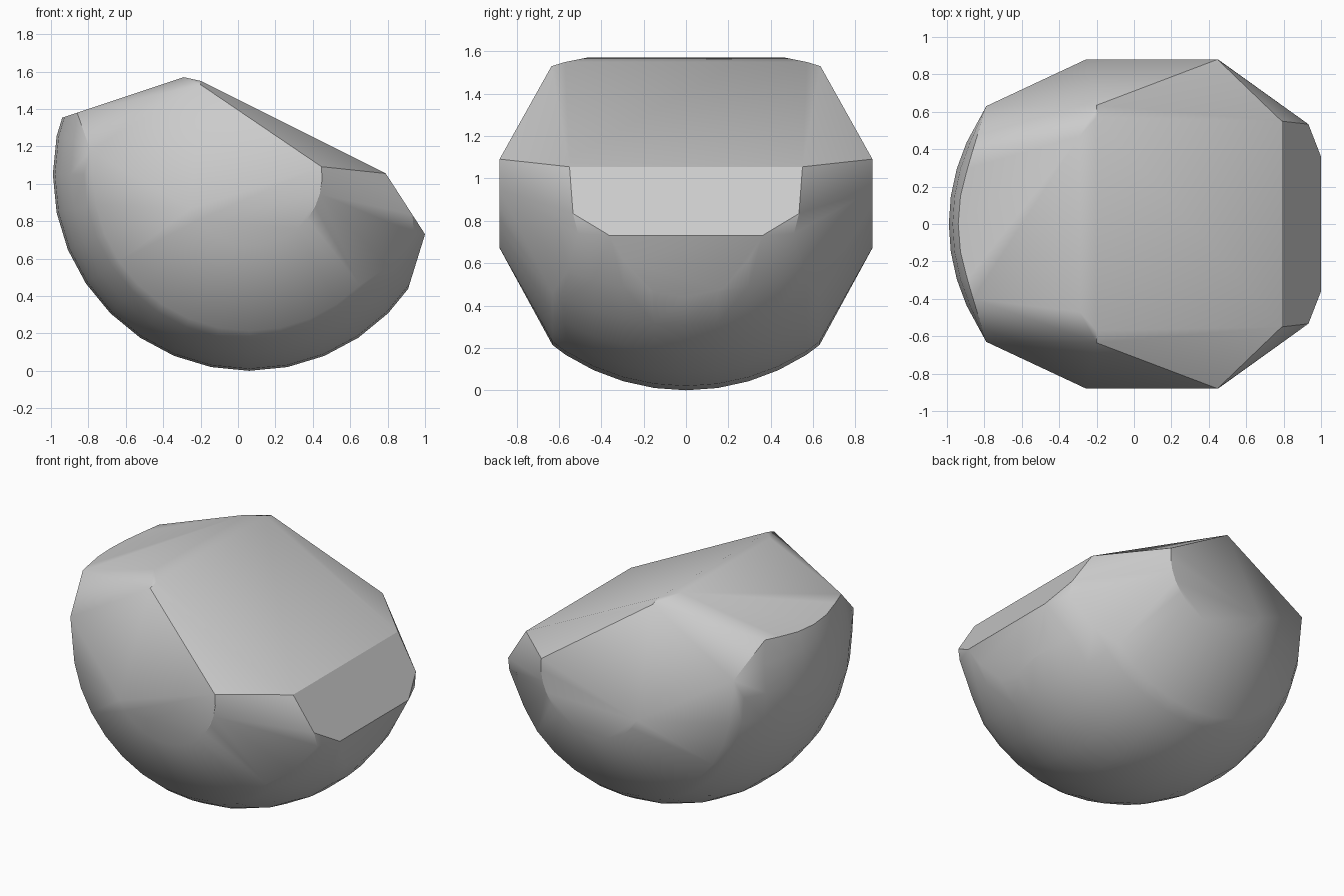
import bpy
import bmesh
import math
from mathutils import Vector, Matrix

old = bpy.data.objects.get("Cube")
if old:
    bpy.data.objects.remove(old)

CENTRE = Vector((0.06, 0, 1.05))
RADIUS = 1.05
SIDES = (1, -1)

# Named corners of the cut faces, on the +y side
shoulder = Vector((-0.20, 0.635, 1.53))
ridge_back = Vector((-0.29, 0.47, 1.57))
ridge_front = Vector((-0.20, 0.57, 1.55))
end_top = Vector((-0.86, 0.40, 1.38))
end_side = Vector((-0.79, 0.63, 1.18))
slope_foot = Vector((0.79, 0.55, 1.055))
pad_tip = Vector((0.45, 0.88, 1.09))
nose_side = Vector((0.94, 0.51, 0.74))
nose_low = Vector((1.00, 0.36, 0.73))
chin = Vector((0.65, 0.63, 0.45))
chin_front = Vector((0.91, 0.12, 0.44))
corners = [shoulder, ridge_back, ridge_front, end_top, end_side,
           slope_foot, pad_tip, nose_side, nose_low, chin]


def flip(p, s):
    return Vector((p.x, p.y * s, p.z))


def cut(bm, a, b, c):
    """Remove everything outside the plane through three points."""
    n = (b - a).cross(c - a).normalized()
    if n.dot(a - CENTRE) < 0:
        n = -n
    bmesh.ops.bisect_plane(bm, geom=bm.verts[:] + bm.edges[:] + bm.faces[:],
                           plane_co=a, plane_no=n, clear_outer=True)


# Round underside: a ball with its poles on the flat sides
bm = bmesh.new()
turn = Matrix.Translation(CENTRE) @ Matrix.Rotation(math.pi / 2, 4, 'X')
bmesh.ops.create_uvsphere(bm, u_segments=32, v_segments=22, radius=RADIUS,
                          matrix=turn)

# Cuts across the full width
for a, b in ((ridge_front, slope_foot), (ridge_back, end_top),
             (slope_foot, nose_low), (nose_low, chin_front)):
    cut(bm, a, flip(a, -1), b)

# Mirrored cuts on the two sides
for s in SIDES:
    for tri in ((end_side, end_top, ridge_back), (pad_tip, nose_side, chin)):
        cut(bm, *(flip(p, s) for p in tri))
    y = 0.63 * s
    cut(bm, Vector((0, y, 0)), Vector((1, y, 0)), Vector((0, y, 1)))

# Half-round side pads and the planar corners
for s in SIDES:
    for p in corners:
        bm.verts.new(flip(p, s))
    for i in range(15):
        t = math.radians(208 + i * 160 / 14)
        bm.verts.new((0.075 + 0.375 * math.cos(t), 0.88 * s,
                      1.04 + 0.37 * math.sin(t)))

# Skin all the points into one closed stone
bmesh.ops.remove_doubles(bm, verts=bm.verts[:], dist=0.012)
bmesh.ops.delete(bm, geom=bm.edges[:], context='EDGES_FACES')
cloud = [v.co.copy() for v in bm.verts]
bm.free()
bm = bmesh.new()
for co in cloud:
    bm.verts.new(co)
hull = bmesh.ops.convex_hull(bm, input=bm.verts[:])
loose = [v for v in bm.verts if not v.link_faces]
bmesh.ops.delete(bm, geom=loose, context='VERTS')
bmesh.ops.dissolve_limit(bm, angle_limit=math.radians(1.0),
                         verts=bm.verts[:], edges=bm.edges[:])
bmesh.ops.recalc_face_normals(bm, faces=bm.faces[:])

mesh = bpy.data.meshes.new("stone")
bm.to_mesh(mesh)
bm.free()
stone = bpy.data.objects.new("stone", mesh)
bpy.context.collection.objects.link(stone)

# Plain grey
grey = bpy.data.materials.new("grey")
grey.use_nodes = True
colour = (0.6, 0.6, 0.6, 1)
grey.diffuse_color = colour
grey.node_tree.nodes["Principled BSDF"].inputs["Base Color"].default_value = colour
mesh.materials.append(grey)

bpy.ops.object.select_all(action='DESELECT')
stone.select_set(True)
bpy.context.view_layer.objects.active = stone
bpy.ops.object.shade_smooth_by_angle(angle=math.radians(30))
